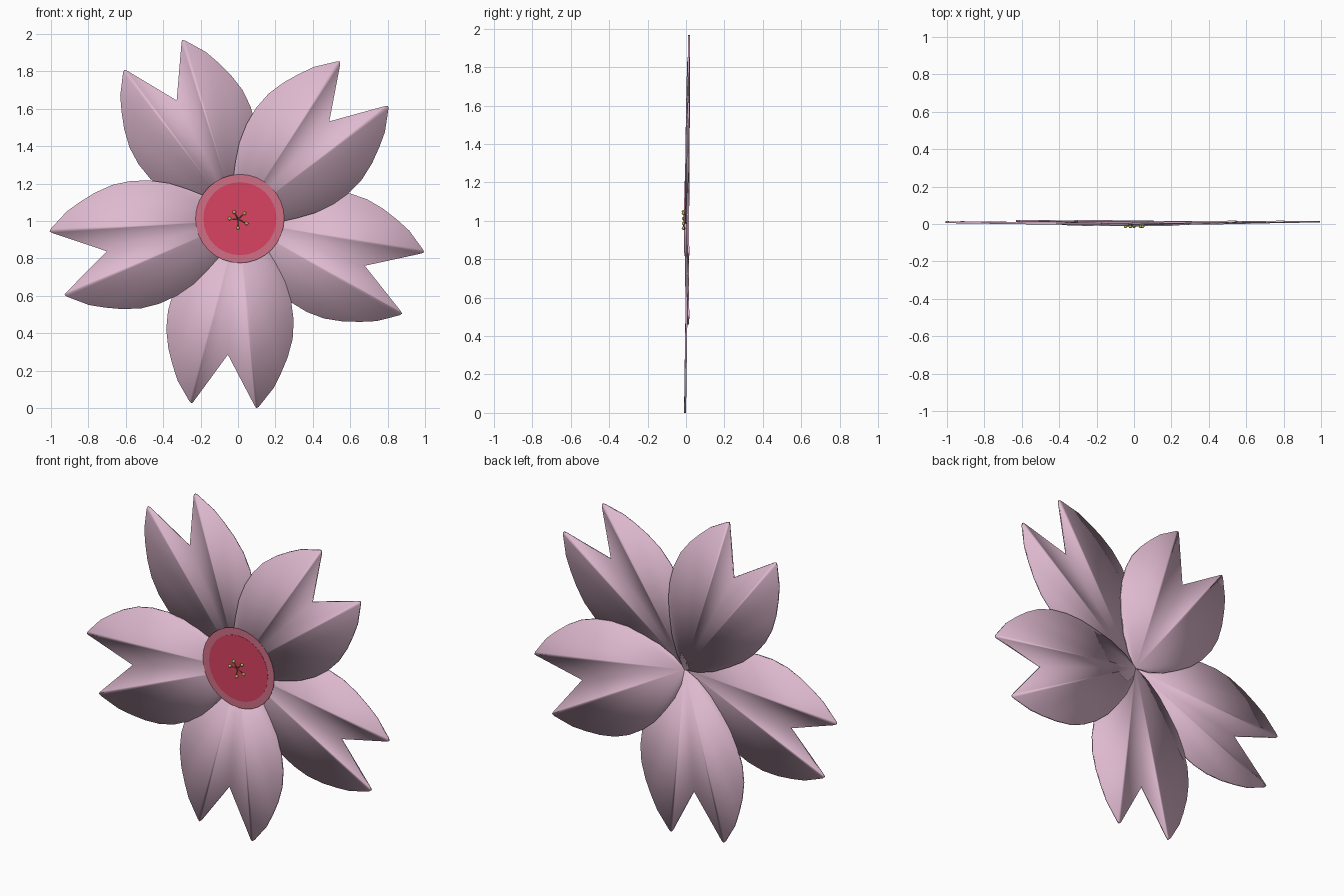
import bpy, bmesh, math
from mathutils import Vector

if "Cube" in bpy.data.objects:
    bpy.data.objects.remove(bpy.data.objects["Cube"])

CZ = 1.003   # height of the flower centre


def material(name, rgb):
    m = bpy.data.materials.new(name)
    m.diffuse_color = (*rgb, 1)
    m.use_nodes = True
    m.node_tree.nodes["Principled BSDF"].inputs["Base Color"].default_value = m.diffuse_color
    return m


pink = material("petal pink", (0.74, 0.49, 0.63))
red = material("centre red", (0.70, 0.055, 0.12))
rose = material("ring rose", (0.63, 0.16, 0.24))
olive = material("anther yellow", (0.50, 0.54, 0.08))
green = material("filament green", (0.16, 0.15, 0.03))


def finish(bm, name, mat, smooth):
    bmesh.ops.recalc_face_normals(bm, faces=bm.faces)
    for f in bm.faces:
        f.smooth = smooth
    me = bpy.data.meshes.new(name)
    bm.to_mesh(me)
    bm.free()
    me.materials.append(mat)
    ob = bpy.data.objects.new(name, me)
    bpy.context.collection.objects.link(ob)
    return ob


# Half outline of a petal: distance along its axis, half width
HALF = [(0.05, 0.08), (0.127, 0.157), (0.22, 0.222), (0.31, 0.277),
        (0.41, 0.316), (0.51, 0.337), (0.61, 0.339), (0.71, 0.320),
        (0.80, 0.290), (0.88, 0.257), (0.985, 0.186), (0.994, 0.174), (0.985, 0.165)]
OUTLINE = [(0, 0)] + [(u, -v) for u, v in HALF] + [(0.72, 0)] + [(u, v) for u, v in reversed(HALF)]


def petal(name, angle, y_base, y_tip, thick=0.010):
    a = math.radians(angle)
    bm = bmesh.new()
    rings = []
    for s in (-1, 1):
        ring = []
        for u, v in OUTLINE:
            y = y_base + (y_tip - y_base) * u + s * thick / 2
            ring.append(bm.verts.new((u * math.cos(a) - v * math.sin(a), y,
                                      CZ + u * math.sin(a) + v * math.cos(a))))
        rings.append(ring)
    n = len(OUTLINE)
    for ring in rings:                       # faces fan out from the petal base
        for i in range(1, n - 1):
            bm.faces.new((ring[0], ring[i], ring[i + 1]))
    f, b = rings
    for i in range(n):                       # thin rim
        j = (i + 1) % n
        bm.faces.new((f[i], f[j], b[j], b[i]))
    finish(bm, name, pink, True)


# Five overlapping petals, each tilted slightly
petal("petal_upper_right", 47.3, -0.002, 0.013)
petal("petal_upper_left", 117.1, 0.011, 0.016)
petal("petal_left", 193.3, -0.003, 0.010)
petal("petal_bottom", 265.7, 0.009, -0.005)
petal("petal_right", 340.3, 0.010, 0.012)


def disc(name, radius, y_front, y_back, mat):
    bm = bmesh.new()
    vs = [bm.verts.new((0.01 + radius * math.cos(t * math.tau / 32), y_back,
                        1.012 + radius * math.sin(t * math.tau / 32))) for t in range(32)]
    face = bm.faces.new(vs)
    new = bmesh.ops.extrude_face_region(bm, geom=[face])["geom"]
    bmesh.ops.translate(bm, vec=(0, y_front - y_back, 0),
                        verts=[g for g in new if isinstance(g, bmesh.types.BMVert)])
    finish(bm, name, mat, False)


# Coloured flower centre
disc("centre_outer_ring", 0.237, -0.0088, -0.0075, rose)
disc("centre_disc", 0.195, -0.0100, -0.0080, red)

# Stamens: a thin filament with a round anther
heart = Vector((0.0, -0.010, 1.01))
for i, (x, z) in enumerate([(-0.02, 1.047), (0.035, 1.04), (0.046, 0.986), (0.0, 0.962), (-0.045, 1.012)]):
    tip = Vector((x, -0.013, z))
    d = tip - heart
    bm = bmesh.new()
    bmesh.ops.create_cone(bm, cap_ends=True, segments=6, radius1=0.003, radius2=0.002, depth=d.length)
    ob = finish(bm, f"filament_{i + 1}", green, True)
    ob.location = (heart + tip) / 2
    ob.rotation_euler = d.to_track_quat('Z', 'Y').to_euler()
    bm = bmesh.new()
    bmesh.ops.create_icosphere(bm, subdivisions=2, radius=0.0095)
    finish(bm, f"anther_{i + 1}", olive, True).location = tip
